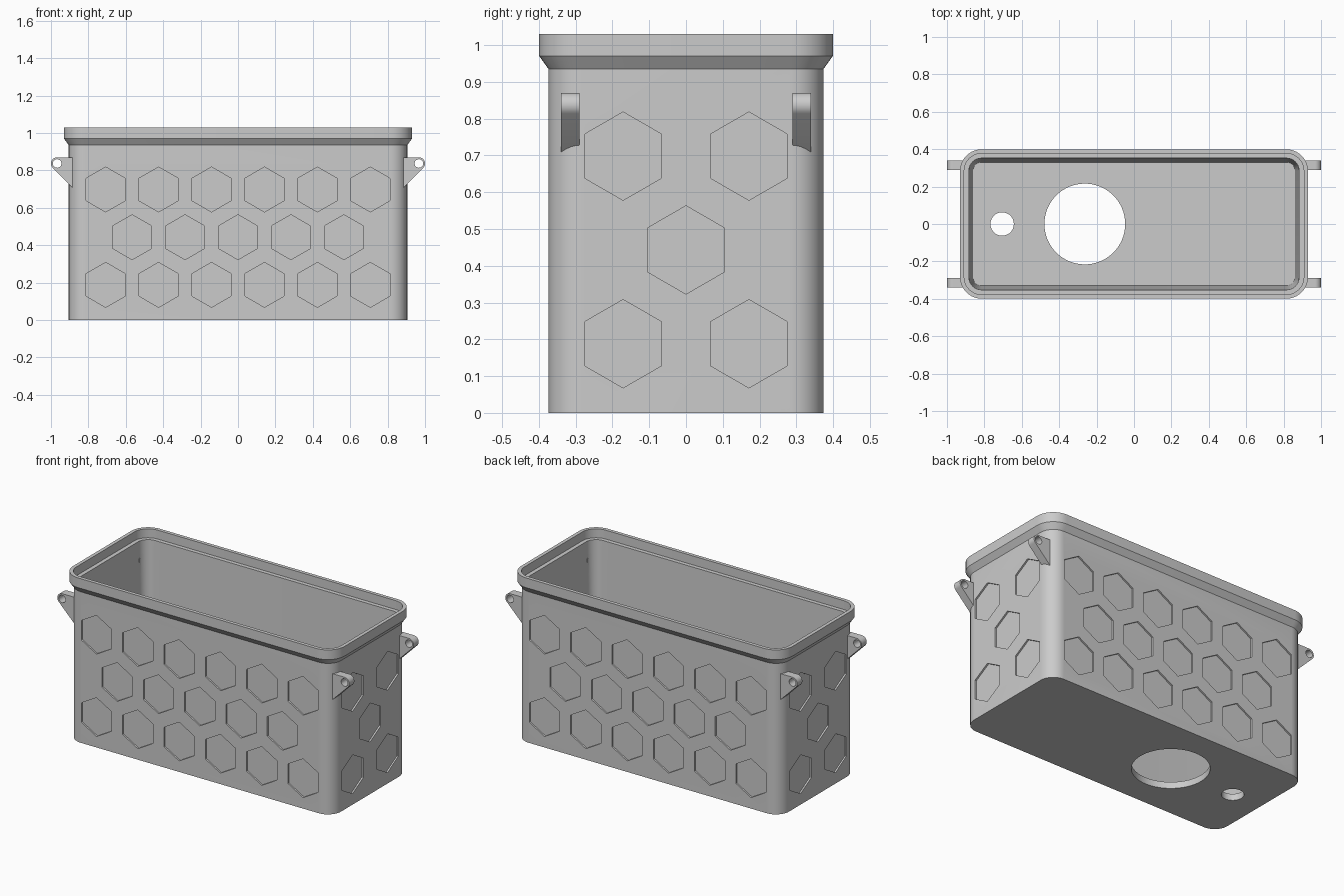
import bpy, bmesh, math
from mathutils import Matrix, Vector

cube = bpy.data.objects.get("Cube")
if cube:
    bpy.data.objects.remove(cube, do_unlink=True)

HALF_X, HALF_Y, CORNER = 0.905, 0.374, 0.09
TOP = 1.03

grey = bpy.data.materials.new("plain grey")
grey.use_nodes = True
grey.diffuse_color = (0.6, 0.6, 0.6, 1)
grey.node_tree.nodes["Principled BSDF"].inputs["Base Color"].default_value = grey.diffuse_color


def make_object(name, bm):
    bmesh.ops.recalc_face_normals(bm, faces=bm.faces)
    mesh = bpy.data.meshes.new(name)
    bm.to_mesh(mesh)
    bm.free()
    mesh.materials.append(grey)
    obj = bpy.data.objects.new(name, mesh)
    bpy.context.collection.objects.link(obj)
    return obj


def prism(bm, centre, axis, radius, length, sides, spin=0):
    """Regular prism along an axis, centred on a point."""
    turn = Vector(axis).to_track_quat('Z', 'Y').to_matrix().to_4x4()
    bmesh.ops.create_cone(bm, cap_ends=True, segments=sides, radius1=radius,
                          radius2=radius, depth=length,
                          matrix=Matrix.Translation(centre) @ turn @ Matrix.Rotation(spin, 4, 'Z'))


def cut(obj, bm):
    """Subtract the cutter mesh, bake the result and drop the cutter."""
    cutter = make_object("cutter", bm)
    cutter.hide_render = True
    mod = obj.modifiers.new("cut", 'BOOLEAN')
    mod.operation, mod.solver, mod.object = 'DIFFERENCE', 'EXACT', cutter
    graph = bpy.context.evaluated_depsgraph_get()
    mesh = bpy.data.meshes.new_from_object(obj.evaluated_get(graph))
    obj.modifiers.clear()
    obj.data = mesh
    bpy.data.objects.remove(cutter, do_unlink=True)


def smooth(obj):
    bpy.ops.object.select_all(action='DESELECT')
    obj.select_set(True)
    bpy.context.view_layer.objects.active = obj
    bpy.ops.object.shade_smooth_by_angle(angle=math.radians(25))


def rounded_ring(bm, offset, z, steps=10):
    """Rounded rectangle grown or shrunk by an offset."""
    r = CORNER + offset
    ring = []
    for quarter, (sx, sy) in enumerate([(1, 1), (-1, 1), (-1, -1), (1, -1)]):
        for i in range(steps + 1):
            a = math.pi / 2 * (quarter + i / steps)
            ring.append(bm.verts.new((sx * (HALF_X - CORNER) + r * math.cos(a),
                                      sy * (HALF_Y - CORNER) + r * math.sin(a), z)))
    return ring


# Tub: outer wall, flared rim, inner ledge and tapered inside
profile = [(0, 0), (0, 0.935), (0.025, 0.97), (0.025, TOP), (0.003, TOP),
           (0.003, 0.975), (-0.022, 0.975), (-0.044, 0.04)]
bm = bmesh.new()
rings = [rounded_ring(bm, o, z) for o, z in profile]
for low, high in zip(rings, rings[1:]):
    for i in range(len(low)):
        j = (i + 1) % len(low)
        bm.faces.new((low[i], low[j], high[j], high[i]))
bm.faces.new(rings[0])
bm.faces.new(rings[-1])
tub = make_object("tub", bm)

# Shallow hexagon recesses on all four walls, and two holes in the floor
HEX, DEPTH, PITCH = 0.12, 0.01, 0.283
bm = bmesh.new()
for side in (-1, 1):
    for row, z in enumerate((0.188, 0.443, 0.698)):
        count = 5 if row == 1 else 6
        for i in range(count):
            x = (i - (count - 1) / 2) * PITCH
            prism(bm, (x, side * HALF_Y, z), (0, 1, 0), HEX, 2 * DEPTH, 6)
        for y in ((0,) if row == 1 else (-0.171, 0.171)):
            prism(bm, (side * HALF_X, y, z), (1, 0, 0), HEX, 2 * DEPTH, 6)
# Stand every hexagon on its point
for v in bm.verts:
    v.tag = False
for island in [f for f in bm.faces if len(f.verts) == 6]:
    mid = island.calc_center_median()
    along_y = abs(island.normal.y) > 0.5
    for k, v in enumerate(island.verts):
        rel = v.co - mid
        side_way = rel.x if along_y else rel.y
        a = math.atan2(rel.z, side_way)
        a = math.pi / 6 + round((a - math.pi / 6) / (math.pi / 3) + 0.01) * math.pi / 3
        flat, up = HEX * math.cos(a), HEX * math.sin(a)
        v.co = mid + (Vector((flat, 0, up)) if along_y else Vector((0, flat, up)))
prism(bm, (-0.263, 0, 0), (0, 0, 1), 0.216, 0.2, 64)
prism(bm, (-0.705, 0, 0), (0, 0, 1), 0.0625, 0.2, 40)
cut(tub, bm)
smooth(tub)

# Four pierced lugs on the end walls
EYE_X, EYE_Z, EYE_R = 0.967, 0.837, 0.033
outline = [(0.877, 0.87), (0.877, 0.70)]
for i in range(13):
    a = math.radians(-45 + 135 * i / 12)
    outline.append((EYE_X + EYE_R * math.cos(a), EYE_Z + EYE_R * math.sin(a)))
for sx, side in ((-1, "right"), (1, "left")):
    for sy, end in ((-1, "front"), (1, "back")):
        bm = bmesh.new()
        face = bm.faces.new([bm.verts.new((sx * x, sy * 0.29, z)) for x, z in outline])
        grown = bmesh.ops.extrude_face_region(bm, geom=[face])["geom"]
        bmesh.ops.translate(bm, vec=(0, sy * 0.05, 0),
                            verts=[g for g in grown if isinstance(g, bmesh.types.BMVert)])
        lug = make_object(f"{end}_{side}_lug", bm)
        bm = bmesh.new()
        prism(bm, (sx * EYE_X, sy * 0.315, EYE_Z), (0, 1, 0), 0.023, 0.2, 24)
        cut(lug, bm)
        smooth(lug)
